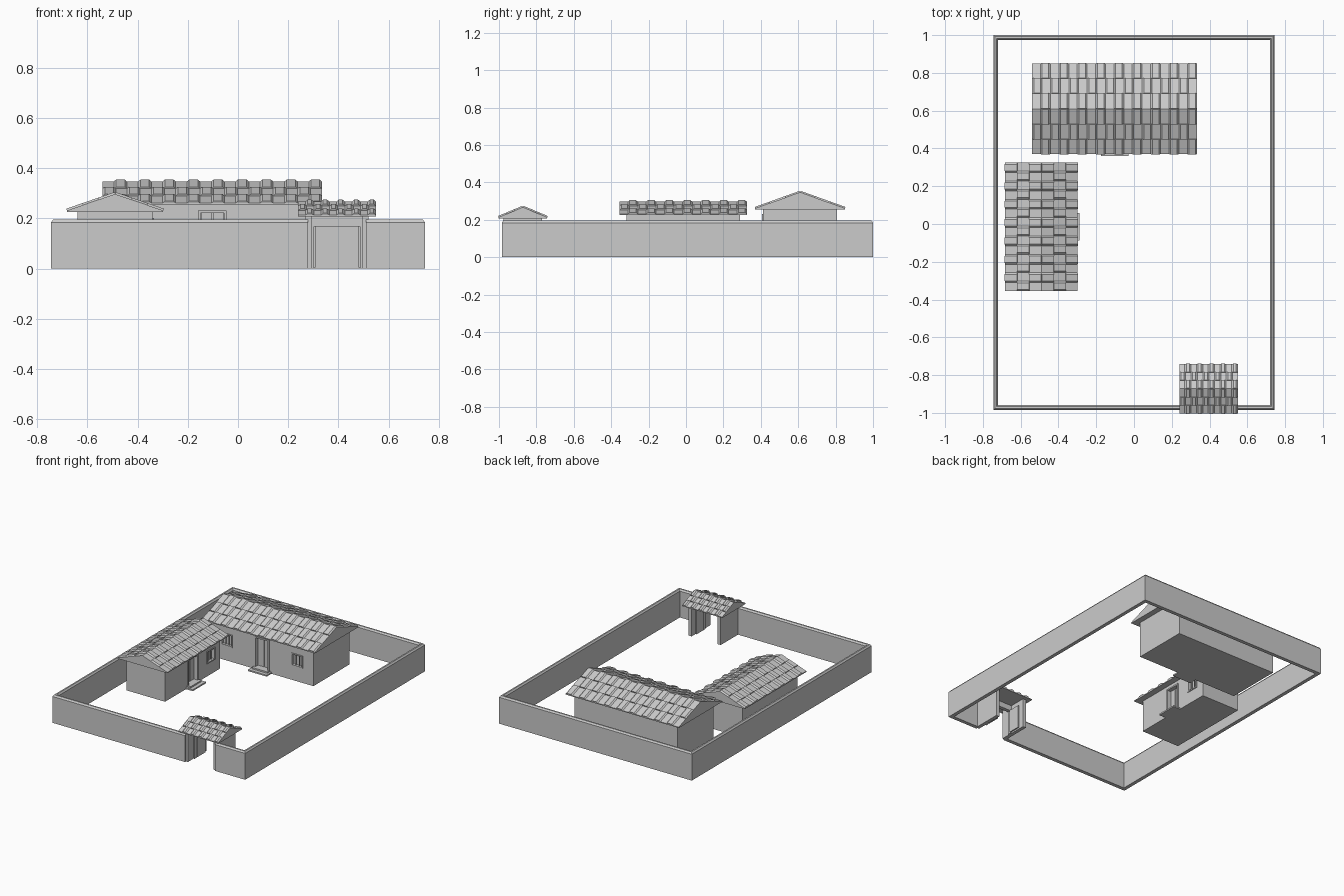
import bpy, bmesh, math
from mathutils import Matrix

if "Cube" in bpy.data.objects:
    bpy.data.objects.remove(bpy.data.objects["Cube"])

grey = bpy.data.materials.new("plain grey")
grey.diffuse_color = (0.6, 0.6, 0.6, 1)
grey.use_nodes = True
grey.node_tree.nodes["Principled BSDF"].inputs["Base Color"].default_value = grey.diffuse_color


def finish(name, bm, mat=Matrix()):
    bmesh.ops.recalc_face_normals(bm, faces=bm.faces)
    me = bpy.data.meshes.new(name)
    bm.to_mesh(me)
    bm.free()
    me.materials.append(grey)
    ob = bpy.data.objects.new(name, me)
    ob.matrix_world = mat
    bpy.context.collection.objects.link(ob)
    return ob


def add_box(bm, x0, x1, y0, y1, z0, z1):
    m = Matrix.Translation(((x0 + x1) / 2, (y0 + y1) / 2, (z0 + z1) / 2))
    bmesh.ops.create_cube(bm, size=1, matrix=m @ Matrix.Diagonal((x1 - x0, y1 - y0, z1 - z0, 1)))


def boxes(name, dims, mat=Matrix()):
    bm = bmesh.new()
    for d in dims:
        add_box(bm, *d)
    return finish(name, bm, mat)


def bridge(bm, rings):
    """Skin a list of equal closed rings and cap both ends."""
    vs = [[bm.verts.new(p) for p in r] for r in rings]
    n = len(vs[0])
    for a, b in zip(vs, vs[1:]):
        for i in range(n):
            bm.faces.new((a[i], a[(i + 1) % n], b[(i + 1) % n], b[i]))
    bm.faces.new(vs[0])
    bm.faces.new(vs[-1])


def cut(target, cutter):
    cutter.hide_render = True
    cutter.hide_viewport = True
    cutter.display_type = 'WIRE'
    mod = target.modifiers.new("opening", 'BOOLEAN')
    mod.operation = 'DIFFERENCE'
    mod.solver = 'EXACT'
    mod.object = cutter


def roof(prefix, half_len, half_dep, eave, ridge, cols, rows, mat):
    """Closed gable roof, ridge along local x, with staggered raised tiles."""
    t, h = 0.006, 0.008
    top = ridge - h
    bm = bmesh.new()
    prof = [(-half_dep, eave), (half_dep, eave), (half_dep, eave + t), (0, top), (-half_dep, eave + t)]
    bridge(bm, [[(x, y, z) for y, z in prof] for x in (-half_len, half_len)])
    finish(prefix + "_roof", bm, mat)
    # tiles: bevelled raised strips, alternate rows shifted by half a pitch
    bm = bmesh.new()
    pitch = 2 * half_len / cols
    rise = top - eave - t
    slope = math.hypot(half_dep, rise)
    for side in (-1, 1):
        for r in range(rows):
            for c in range(cols):
                xc = -half_len + pitch * (c + (0.27 if r % 2 else 0.73))
                rings = []
                for f in (r / rows, (r + 1) / rows):
                    y, z = side * half_dep * f, top - rise * f
                    ny, nz = side * rise / slope * h, half_dep / slope * h
                    w0, w1 = pitch * 0.27, pitch * 0.27 - 0.009
                    rings.append([(xc - w0, y, z), (xc + w0, y, z),
                                  (xc + w1, y + ny, z + nz), (xc - w1, y + ny, z + nz)])
                bridge(bm, rings)
    finish(prefix + "_roof_tiles", bm, mat)


def house(prefix, mat, hl, hd, eave, ridge, over, rhd, cols, windows, wz):
    """House centred on local origin, front towards local -y."""
    body = boxes(prefix + "_walls", [(-hl, hl, -hd, hd, 0, eave)], mat)
    door_h, dw, depth, f = eave - 0.03, 0.05, 0.03, -hd
    holes = [(-dw, dw, f - 0.02, f + depth, 0.02, door_h)]
    holes += [(x - 0.04, x + 0.04, f - 0.02, f + 0.02, wz - 0.04, wz + 0.04) for x in windows]
    cut(body, boxes(prefix + "_opening_cutter", holes, mat))
    # door frame and two leaves
    boxes(prefix + "_door_frame", [(-dw - 0.006, -dw + 0.004, f - 0.006, f + depth, 0.02, door_h),
                                   (dw - 0.004, dw + 0.006, f - 0.006, f + depth, 0.02, door_h),
                                   (-dw - 0.006, dw + 0.006, f - 0.006, f + depth, door_h - 0.004, door_h + 0.006)], mat)
    boxes(prefix + "_door_leaves", [(s * 0.0235 - 0.0215, s * 0.0235 + 0.0215, f + depth - 0.008, f + depth, 0.02, door_h)
                                    for s in (-1, 1)], mat)
    # window frames and bars
    bars = []
    for x in windows:
        for k in (-1, 1):
            bars.append((x + k * 0.04 - 0.004, x + k * 0.04 + 0.004, f - 0.005, f + 0.015, wz - 0.044, wz + 0.044))
            bars.append((x - 0.044, x + 0.044, f - 0.005, f + 0.015, wz + k * 0.04 - 0.004, wz + k * 0.04 + 0.004))
            bars.append((x + k * 0.013 - 0.002, x + k * 0.013 + 0.002, f + 0.004, f + 0.01, wz - 0.04, wz + 0.04))
    boxes(prefix + "_window_bars", bars, mat)
    # entrance steps
    boxes(prefix + "_steps", [(-0.073, 0.073, f - 0.053, f, 0, 0.01),
                              (-0.06, 0.06, f - 0.028, f, 0.01, 0.02)], mat)
    roof(prefix, hl + over, rhd, eave, ridge, cols, 3, mat)


# perimeter wall with pitched coping, open at the gate
profile = [(0, 0), (0, 0.184), (0.008, 0.195), (0.018, 0.195), (0.026, 0.184), (0.026, 0)]
path = [(0.51, None, -1), (1, None, -1), (1, None, 1), (-1, None, 1), (-1, None, -1), (0.28, None, -1)]
rings = []
for px, _, py in path:
    rings.append([(px * (0.745 - o) if abs(px) == 1 else px,
                   1.0 - o if py > 0 else -0.985 + o, z) for o, z in profile])
bm = bmesh.new()
bridge(bm, rings)
finish("perimeter_wall", bm)

# main house at the back, facing the court
house("main_house", Matrix.Translation((-0.1025, 0.61, 0)),
      0.397, 0.198, 0.255, 0.355, 0.04, 0.24, 9, (-0.272, 0.272), 0.145)

# side house on the left, facing right
house("side_house", Matrix.Translation((-0.49, -0.015, 0)) @ Matrix.Rotation(math.pi / 2, 4, 'Z'),
      0.303, 0.149, 0.225, 0.305, 0.037, 0.192, 7, (0.2,), 0.132)

# gatehouse: side walls, lintel, jambs and opened leaves
gate = Matrix.Translation((0.395, -0.872, 0))
boxes("gate_side_walls", [(s * 0.1125 - 0.0125, s * 0.1125 + 0.0125, -0.103, 0.103, 0, 0.21) for s in (-1, 1)], gate)
boxes("gate_lintel", [(-0.1, 0.1, -0.04, -0.015, 0.175, 0.21)], gate)
boxes("gate_frame", [(-0.1, -0.092, -0.04, -0.015, 0, 0.175),
                     (0.092, 0.1, -0.04, -0.015, 0, 0.175),
                     (-0.092, 0.092, -0.04, -0.015, 0.168, 0.175)], gate)
boxes("gate_leaves", [(s * 0.09 - 0.004, s * 0.09 + 0.004, -0.015, 0.07, 0.005, 0.168) for s in (-1, 1)], gate)
roof("gate", 0.155, 0.13, 0.207, 0.275, 5, 3, gate)
